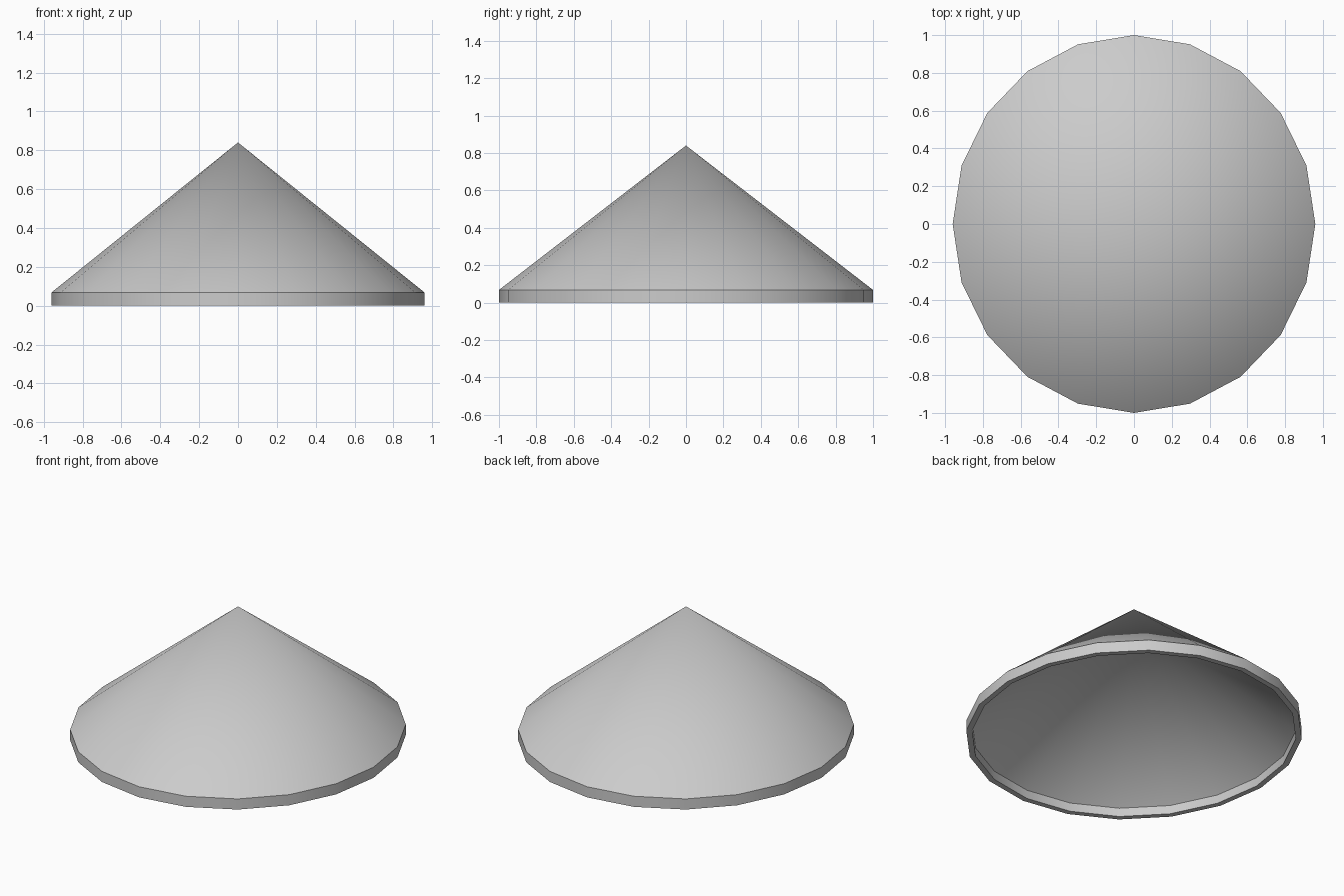
import bpy, bmesh
from math import sin, cos, pi

if "Cube" in bpy.data.objects:
    bpy.data.objects.remove(bpy.data.objects["Cube"])

SIDES = 20
SQUASH = 0.96  # slightly narrower in x

# (radius, z) from outer apex, round the rim, to inner apex
PROFILE = [(0, 0.84), (1.0, 0.068), (1.0, 0.0), (0.965, 0.0), (0.965, 0.055), (0, 0.80)]

bm = bmesh.new()
rings = []
for r, z in PROFILE:
    n = SIDES if r else 1
    rings.append([bm.verts.new((SQUASH * r * sin(2 * pi * i / SIDES),
                                r * cos(2 * pi * i / SIDES), z)) for i in range(n)])
for a, b in zip(rings, rings[1:]):
    for i in range(SIDES):
        j = (i + 1) % SIDES
        quad = [a[i % len(a)], a[j % len(a)], b[j % len(b)], b[i % len(b)]]
        bm.faces.new(list(dict.fromkeys(quad)))
bmesh.ops.recalc_face_normals(bm, faces=bm.faces)

# Hollow conical hat with a short upright rim
mesh = bpy.data.meshes.new("conical_hat")
bm.to_mesh(mesh)
bm.free()
hat = bpy.data.objects.new("conical_hat", mesh)
bpy.context.collection.objects.link(hat)
bpy.context.view_layer.objects.active = hat
hat.select_set(True)
bpy.ops.object.shade_smooth_by_angle(angle=pi / 6)
